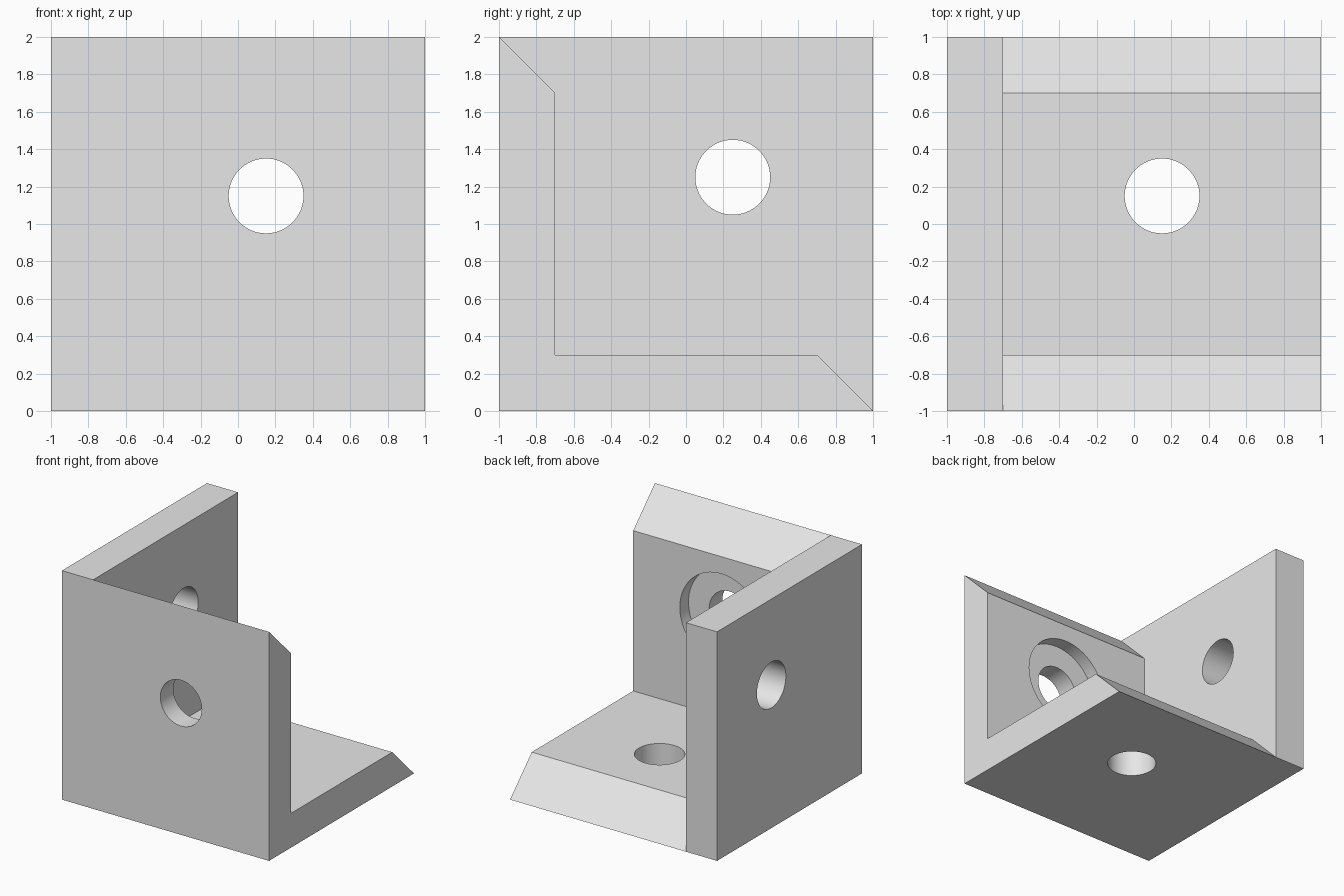
import bpy
import bmesh
from mathutils import Vector

cube = bpy.data.objects.get("Cube")
if cube:
    bpy.data.objects.remove(cube, do_unlink=True)

T = 0.3           # plate thickness
INNER = -1 + T    # inner face of the side plate

grey = bpy.data.materials.new("light grey")
grey.use_nodes = True
grey.diffuse_color = (0.8, 0.8, 0.8, 1)
grey.node_tree.nodes["Principled BSDF"].inputs["Base Color"].default_value = (0.8, 0.8, 0.8, 1)

# Corner bracket: mitred L profile (y, z) along x, closed by a square side plate
bm = bmesh.new()


def ring(x, points):
    return [bm.verts.new((x, y, z)) for y, z in points]


def bridge(a, b):
    for i in range(len(a)):
        j = (i + 1) % len(a)
        bm.faces.new((a[i], a[j], b[j], b[i]))


profile = [(-1, 0), (1, 0), (1 - T, T), (-1 + T, T), (-1 + T, 2 - T), (-1, 2)]
open_end = ring(1, profile)
seam = ring(INNER, profile)
top_back = bm.verts.new((INNER, 1, 2))
outer = ring(-1, [(-1, 0), (1, 0), (1, 2), (-1, 2)])

bm.faces.new(open_end)
bridge(open_end, seam)
bm.faces.new([top_back] + seam[:0:-1])              # inner wall of the side plate
bridge([seam[0], seam[1], top_back, seam[5]], outer)
bm.faces.new(outer)
bmesh.ops.recalc_face_normals(bm, faces=bm.faces[:])
bmesh.ops.dissolve_limit(bm, angle_limit=0.01, verts=bm.verts[:], edges=bm.edges[:])

mesh = bpy.data.meshes.new("corner_bracket")
bm.to_mesh(mesh)
bm.free()
bracket = bpy.data.objects.new("corner_bracket", mesh)
bpy.context.collection.objects.link(bracket)
mesh.materials.append(grey)


def drill(name, start, end, radius):
    """Cut a round hole between two points."""
    start, end = Vector(start), Vector(end)
    axis = end - start
    bpy.ops.mesh.primitive_cylinder_add(
        vertices=64, radius=radius, depth=axis.length, location=(start + end) / 2,
        rotation=axis.to_track_quat('Z', 'Y').to_euler())
    cutter = bpy.context.object
    cutter.name = name
    cutter.hide_render = True
    cutter.data.materials.append(grey)
    bpy.ops.object.select_all(action='DESELECT')
    bpy.context.view_layer.objects.active = bracket
    bracket.select_set(True)
    mod = bracket.modifiers.new(name, 'BOOLEAN')
    mod.operation = 'DIFFERENCE'
    mod.solver = 'EXACT'
    mod.object = cutter
    bpy.ops.object.modifier_apply(modifier=mod.name)
    bpy.data.objects.remove(cutter, do_unlink=True)


# One hole per plate, plus a counterbore inside the front plate
drill("floor_hole", (0.15, 0.15, -0.2), (0.15, 0.15, 0.5), 0.2)
drill("side_hole", (-1.2, 0.25, 1.25), (-0.5, 0.25, 1.25), 0.2)
drill("front_counterbore", (0.15, -0.82, 1.15), (0.15, -0.5, 1.15), 0.4)
drill("front_hole", (0.15, -1.2, 1.15), (0.15, -0.5, 1.15), 0.2)

bpy.ops.object.shade_smooth_by_angle()
